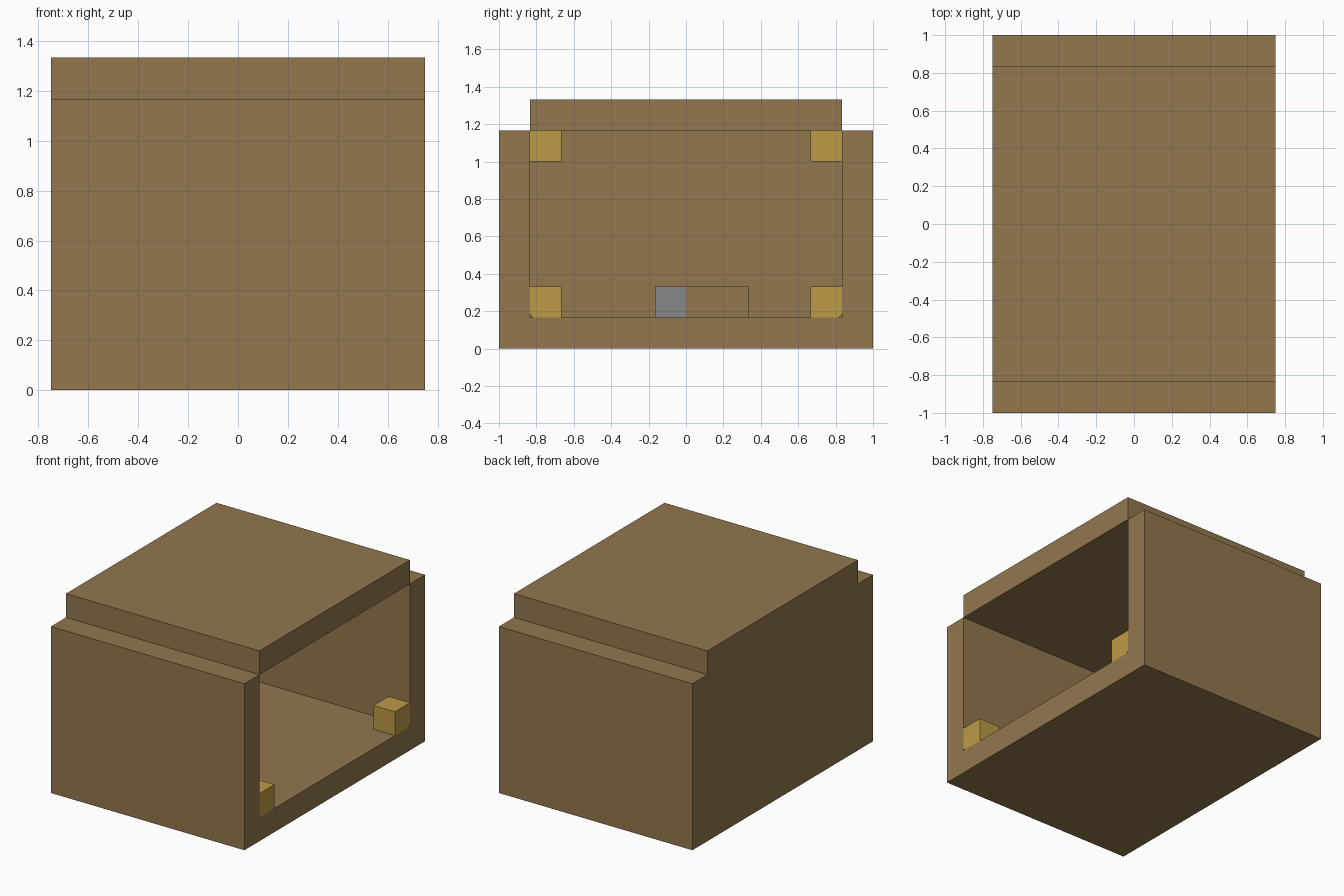
import bpy
import bmesh

cube = bpy.data.objects.get("Cube")
if cube:
    bpy.data.objects.remove(cube, do_unlink=True)

U = 1 / 6  # building module: every part snaps to it


def material(name, color):
    m = bpy.data.materials.new(name)
    m.use_nodes = True
    m.diffuse_color = (*color, 1)
    for node in m.node_tree.nodes:
        if node.type == 'BSDF_PRINCIPLED':
            node.inputs["Base Color"].default_value = (*color, 1)
    return m


brown = material("wood_brown", (0.287, 0.184, 0.076))
gold = material("warm_yellow", (0.503, 0.328, 0.061))
grey = material("metal_grey", (0.243, 0.243, 0.254))


def extrude_x(name, profile, x0, x1, mat, round_edge=None):
    """Extrude a (y, z) profile, in modules, along x; optionally round one edge."""
    bm = bmesh.new()
    face = bm.faces.new([bm.verts.new((x0 * U, y * U, z * U)) for y, z in profile])
    out = bmesh.ops.extrude_face_region(bm, geom=[face])
    moved = [v for v in out["geom"] if isinstance(v, bmesh.types.BMVert)]
    bmesh.ops.translate(bm, verts=moved, vec=((x1 - x0) * U, 0, 0))
    if round_edge:
        ry, rz = round_edge
        edges = [e for e in bm.edges
                 if all(abs(v.co.y - ry * U) < 1e-4 and abs(v.co.z - rz * U) < 1e-4
                        for v in e.verts)]
        bmesh.ops.bevel(bm, geom=edges, offset=0.02, segments=3,
                        profile=0.5, affect='EDGES')
    bmesh.ops.recalc_face_normals(bm, faces=bm.faces)
    mesh = bpy.data.meshes.new(name)
    bm.to_mesh(mesh)
    bm.free()
    mesh.materials.append(mat)
    obj = bpy.data.objects.new(name, mesh)
    bpy.context.collection.objects.link(obj)
    return obj


def rect(y0, y1, z0, z1):
    return [(y0, z0), (y1, z0), (y1, z1), (y0, z1)]


# Floor with front and back walls as one U-shaped tray, open at the right
tray = [(-6, 0), (6, 0), (6, 7), (5, 7), (5, 1), (-5, 1), (-5, 7), (-6, 7)]
extrude_x("floor_and_walls", tray, -4.5, 4.5, brown)

# Closed side wall and raised roof slab
extrude_x("side_wall", rect(-5, 5, 1, 7), -4.5, -3.5, brown)
extrude_x("roof_slab", rect(-5, 5, 7, 8), -4.5, 4.5, brown)

# Corner blocks: low pair at the opening, high pair against the closed wall
for side, label in ((-1, "front"), (1, "back")):
    y0, y1 = sorted((side * 4, side * 5))
    extrude_x(label + "_lower_block", rect(y0, y1, 1, 2), 3.5, 4.5, gold,
              round_edge=(side * 5, 1))
    extrude_x(label + "_upper_block", rect(y0, y1, 6, 7), -3.5, -2.5, gold)

# Small fittings on the floor by the closed wall
extrude_x("metal_block", rect(-1, 0, 1, 2), -3.5, -2.5, grey)
extrude_x("wood_block", rect(0, 2, 1, 2), -3.5, -2.5, brown)
